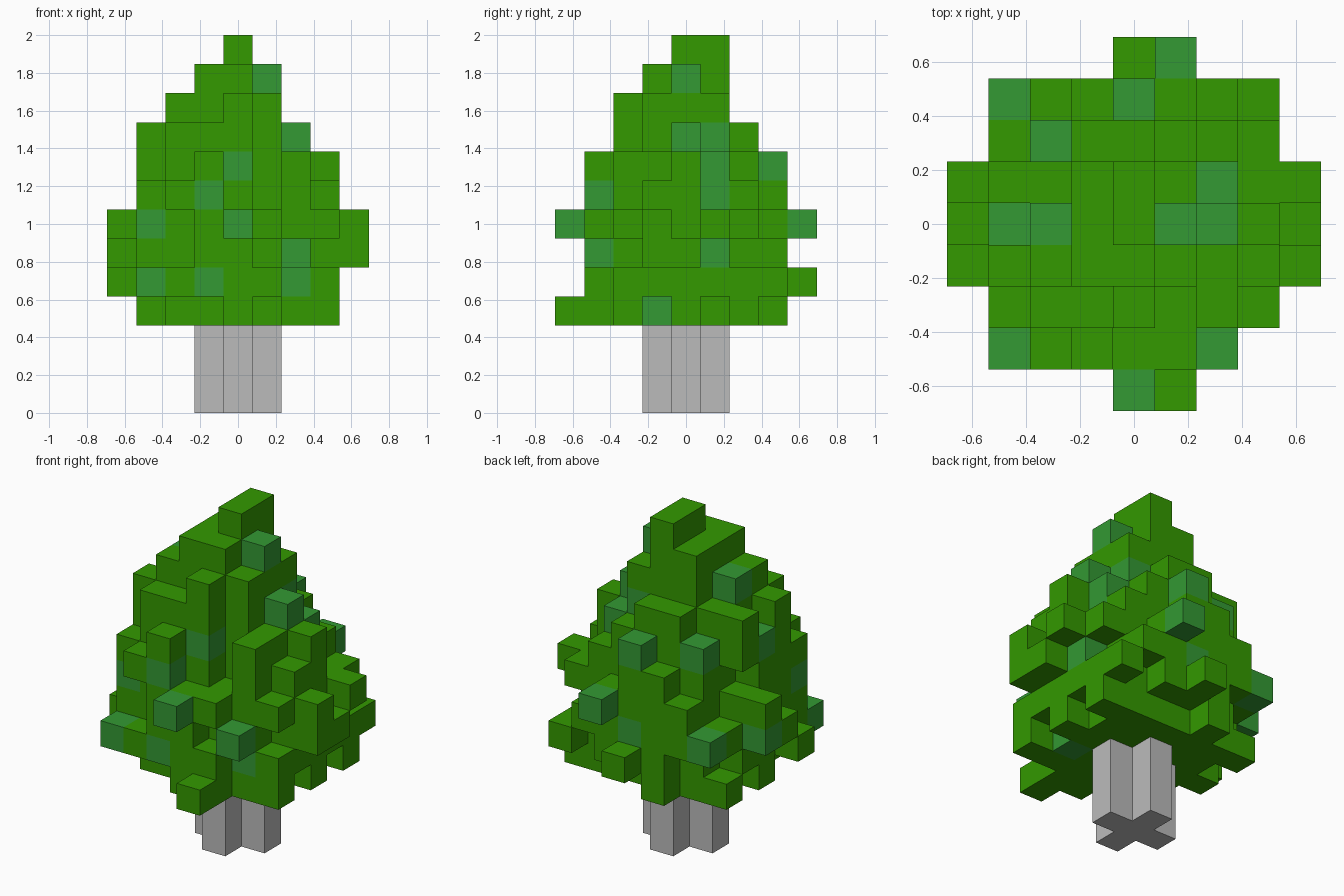
import bpy
import bmesh
from mathutils import Vector

CELL = 2 / 13

default_cube = bpy.data.objects.get("Cube")
if default_cube:
    bpy.data.objects.remove(default_cube, do_unlink=True)


def make_material(name, red, green, blue):
    material = bpy.data.materials.new(name)
    material.use_nodes = True
    colour = (red, green, blue, 1)
    material.diffuse_color = colour
    material.node_tree.nodes["Principled BSDF"].inputs["Base Color"].default_value = colour
    return material


def build_blocks(name, cells, materials):
    """Skin a set of grid cells; each cell maps to a material index."""
    mesh_builder = bmesh.new()
    directions = [Vector(d) for d in ((1, 0, 0), (0, 1, 0), (0, 0, 1))]
    directions += [-d for d in directions]
    for cell, material_index in cells.items():
        centre = Vector(cell) + Vector((0, 0, 0.5))
        for direction in directions:
            neighbour = tuple(int(round(c)) for c in Vector(cell) + direction)
            if neighbour in cells:
                continue
            side = Vector((direction.y, direction.z, direction.x))
            up = direction.cross(side)
            middle = centre + direction / 2
            corners = [middle + (side * s + up * t) / 2
                       for s, t in ((-1, -1), (1, -1), (1, 1), (-1, 1))]
            face = mesh_builder.faces.new(
                [mesh_builder.verts.new(corner * CELL) for corner in corners])
            face.material_index = material_index
    bmesh.ops.remove_doubles(mesh_builder, verts=mesh_builder.verts[:], dist=CELL / 100)
    mesh = bpy.data.meshes.new(name)
    mesh_builder.to_mesh(mesh)
    mesh_builder.free()
    for material in materials:
        mesh.materials.append(material)
    built = bpy.data.objects.new(name, mesh)
    bpy.context.scene.collection.objects.link(built)
    return built


def disc(radius, layer):
    """All cells of one layer that lie inside a circle."""
    reach = range(-4, 5)
    return [(x, y, layer) for x in reach for y in reach
            if x * x + y * y <= radius * radius]


leaf_green = make_material("leaf green", 0.033, 0.319, 0.0)
cool_green = make_material("cool green", 0.033, 0.319, 0.033)
trunk_grey = make_material("trunk grey", 0.497, 0.497, 0.497)

# Trunk: a cross-shaped column
trunk = {cell: 0 for layer in range(3) for cell in disc(1, layer)}
build_blocks("trunk", trunk, [trunk_grey])

# Foliage core: stacked discs tapering to the top
layer_radius = {3: 2.9, 4: 3.2, 5: 3.2, 6: 3.2, 7: 2.9,
                8: 2.9, 9: 2.1, 10: 1.5, 11: 1.1}
foliage = {}
for layer, radius in layer_radius.items():
    for cell in disc(radius, layer):
        foliage[cell] = 0

# Gaps: hollows in the core
gaps = {5: [(1, -3)], 7: [(1, -2)], 8: [(1, -2), (2, 2)]}
for layer, spots in gaps.items():
    for x, y in spots:
        del foliage[(x, y, layer)]

# Leaf tufts: single blocks sticking out of each layer
tufts = {
    3: [(1, -4), (1, -3), (0, -3), (3, -2), (3, 2), (3, 0), (-1, 3), (-3, 2), (-3, 0)],
    4: [(3, -2), (3, 2), (3, 3), (0, 4), (-4, -1), (-2, -3), (-3, -2)],
    5: [(4, -1), (4, 0), (-4, 0), (-3, 2), (-2, 3), (2, 3), (-3, -2)],
    6: [(4, -1), (4, 1), (3, 2), (3, -2), (-4, 1), (-2, 3)],
    7: [(3, 0), (3, -1), (-3, -2), (-3, -1), (-3, 0), (-2, -3), (0, 3), (-1, 3)],
    8: [(3, 0), (-1, -3), (-3, -1), (-3, 1)],
    9: [(-2, -2), (-1, -2), (-2, -1), (-3, -1), (-1, 2), (-2, 1), (-3, 1)],
    10: [(0, -2), (-2, -1)],
    11: [(-1, -1), (-1, 1)],
    12: [(0, 0), (0, 1)],
}
for layer, spots in tufts.items():
    for x, y in spots:
        foliage[(x, y, layer)] = 0

# Cool green blocks scattered over the surface
cool_blocks = {
    3: [(2, -1)],
    4: [(-3, -3), (-1, -3), (2, -2)],
    5: [(2, -3), (3, 1), (0, 3), (-3, 3), (-4, 1)],
    6: [(0, -4), (1, 4), (-3, -2)],
    7: [(-1, -3), (2, 1)],
    8: [(0, -2), (2, 1), (0, 3), (-2, 2), (-3, 0)],
    9: [(2, 0), (1, 1)],
    10: [(-2, 0)],
    11: [(1, 0)],
}
for layer, spots in cool_blocks.items():
    for x, y in spots:
        foliage[(x, y, layer)] = 1

build_blocks("foliage", foliage, [leaf_green, cool_green])
